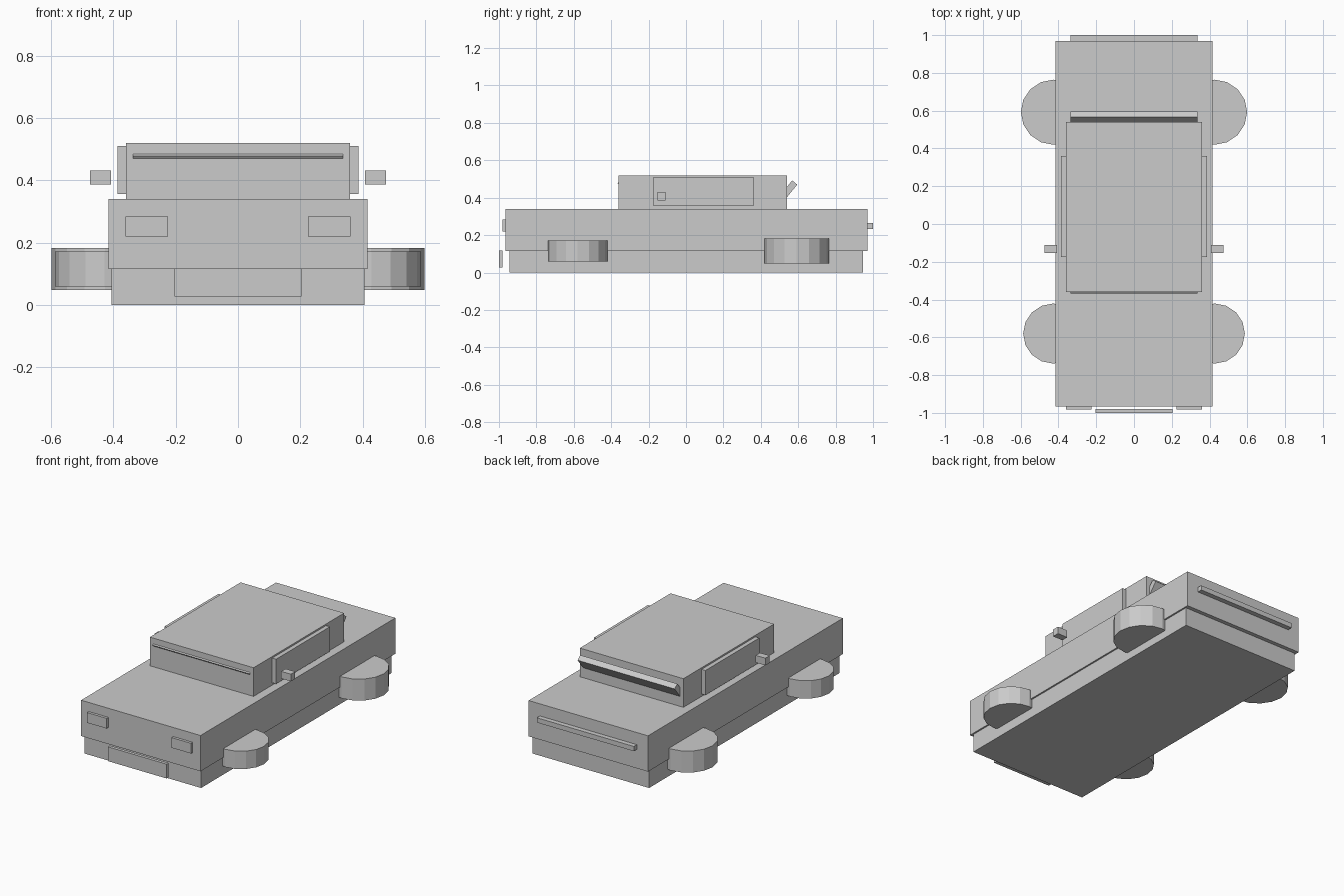
import bpy

cube = bpy.data.objects.get("Cube")
if cube:
    bpy.data.objects.remove(cube, do_unlink=True)

# Single plain grey finish
grey = bpy.data.materials.new("plain_grey")
grey.use_nodes = True
colour = (0.6, 0.6, 0.6, 1)
grey.diffuse_color = colour
for node in grey.node_tree.nodes:
    if node.type == "BSDF_PRINCIPLED":
        node.inputs["Base Color"].default_value = colour


def finish(name):
    obj = bpy.context.object
    obj.name = name
    obj.data.materials.append(grey)
    return obj


def box(name, x, y, z, tilt=0):
    """Box from (low, high) ranges, optionally tilted about x."""
    ranges = (x, y, z)
    bpy.ops.mesh.primitive_cube_add(
        size=1,
        location=[(a + b) / 2 for a, b in ranges],
        rotation=(tilt, 0, 0))
    obj = finish(name)
    obj.scale = [b - a for a, b in ranges]
    return obj


def wheel(name, x, y, radius, width):
    """Wheel lying flat, axis upright."""
    bpy.ops.mesh.primitive_cylinder_add(
        vertices=16, radius=radius, depth=width, location=(x, y, 0.115))
    finish(name)


def sides(low, high):
    """The same x range on the left and on the right."""
    return (("left", (low, high)), ("right", (-high, -low)))


# Body, underbody and cabin
box("underbody", (-0.405, 0.405), (-0.945, 0.945), (0, 0.115))
box("body", (-0.415, 0.415), (-0.965, 0.97), (0.115, 0.34))
box("cabin", (-0.36, 0.36), (-0.36, 0.54), (0.34, 0.52))

# Tilted window panels, mostly sunk into the cabin
box("windshield", (-0.337, 0.337), (-0.3235, -0.2885), (0.356, 0.506), 0.68)
box("rear_window", (-0.337, 0.337), (0.5165, 0.5515), (0.348, 0.498), -0.68)

# Front plate and rear light bar
box("front_plate", (-0.204, 0.204), (-1.0, -0.98), (0.027, 0.117))
box("rear_light_bar", (-0.337, 0.337), (0.97, 1.0), (0.234, 0.264))

# Paired parts
for side, x in sides(0.36, 0.387):
    box(side + "_side_window", x, (-0.175, 0.36), (0.355, 0.51))
for side, x in sides(0.407, 0.475):
    box(side + "_mirror", x, (-0.153, -0.11), (0.386, 0.431))
for side, x in sides(0.225, 0.361):
    box(side + "_headlight", x, (-0.982, -0.965), (0.219, 0.283))

# Wheels
for side, sign in (("left", 1), ("right", -1)):
    wheel(side + "_front_wheel", sign * 0.428, -0.58, 0.159, 0.112)
    wheel(side + "_rear_wheel", sign * 0.427, 0.592, 0.172, 0.135)
